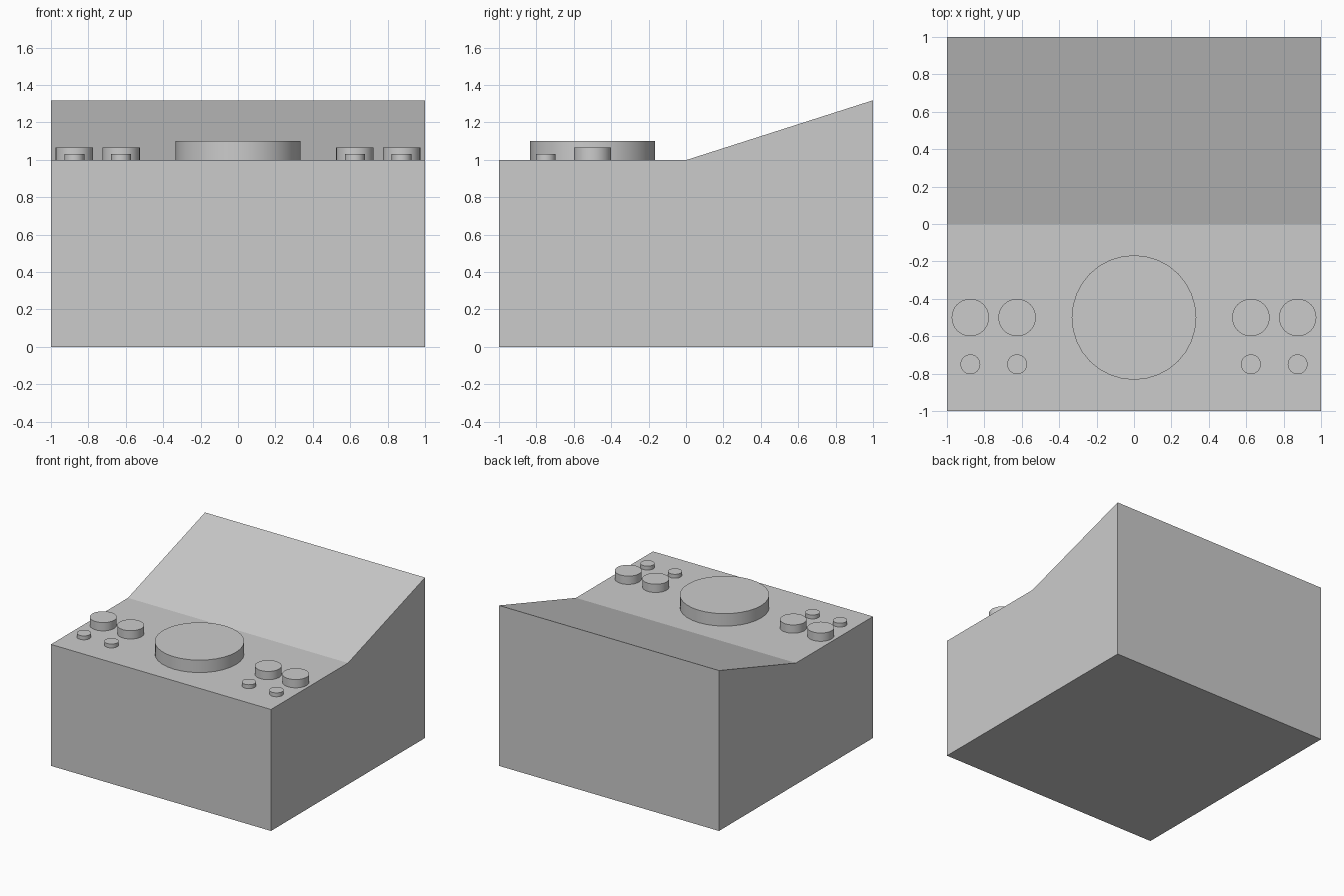
import bpy, bmesh

if "Cube" in bpy.data.objects:
    bpy.data.objects.remove(bpy.data.objects["Cube"])

DECK = 0.998  # height of the flat control deck


def wedge_body():
    # Side profile (y, z) extruded across the full width
    profile = [(-1, 0), (1, 0), (1, 1.318), (0, DECK), (-1, DECK)]
    bm = bmesh.new()
    face = bm.faces.new([bm.verts.new((-1, y, z)) for y, z in profile])
    ext = bmesh.ops.extrude_face_region(bm, geom=[face])
    verts = [g for g in ext["geom"] if isinstance(g, bmesh.types.BMVert)]
    bmesh.ops.translate(bm, verts=verts, vec=(2, 0, 0))
    bmesh.ops.recalc_face_normals(bm, faces=bm.faces)
    mesh = bpy.data.meshes.new("console_body")
    bm.to_mesh(mesh)
    bm.free()
    bpy.context.collection.objects.link(bpy.data.objects.new("console_body", mesh))


def disc(name, x, y, radius, top):
    # Round control, sunk slightly into the deck
    bottom = DECK - 0.005
    bpy.ops.mesh.primitive_cylinder_add(vertices=32, radius=radius, depth=top - bottom,
                                        location=(x, y, (top + bottom) / 2))
    bpy.context.object.name = name
    bpy.ops.object.shade_smooth_by_angle()


wedge_body()

# Large central dial
disc("main_dial", 0, -0.5, 0.333, 1.1)

# Knobs with a small button in front of each, mirrored left and right
for side, label in ((-1, "left"), (1, "right")):
    for x, place in ((0.625, "inner"), (0.875, "outer")):
        disc(f"{label}_{place}_knob", side * x, -0.5, 0.1, 1.066)
        disc(f"{label}_{place}_button", side * x, -0.75, 0.053, 1.03)
